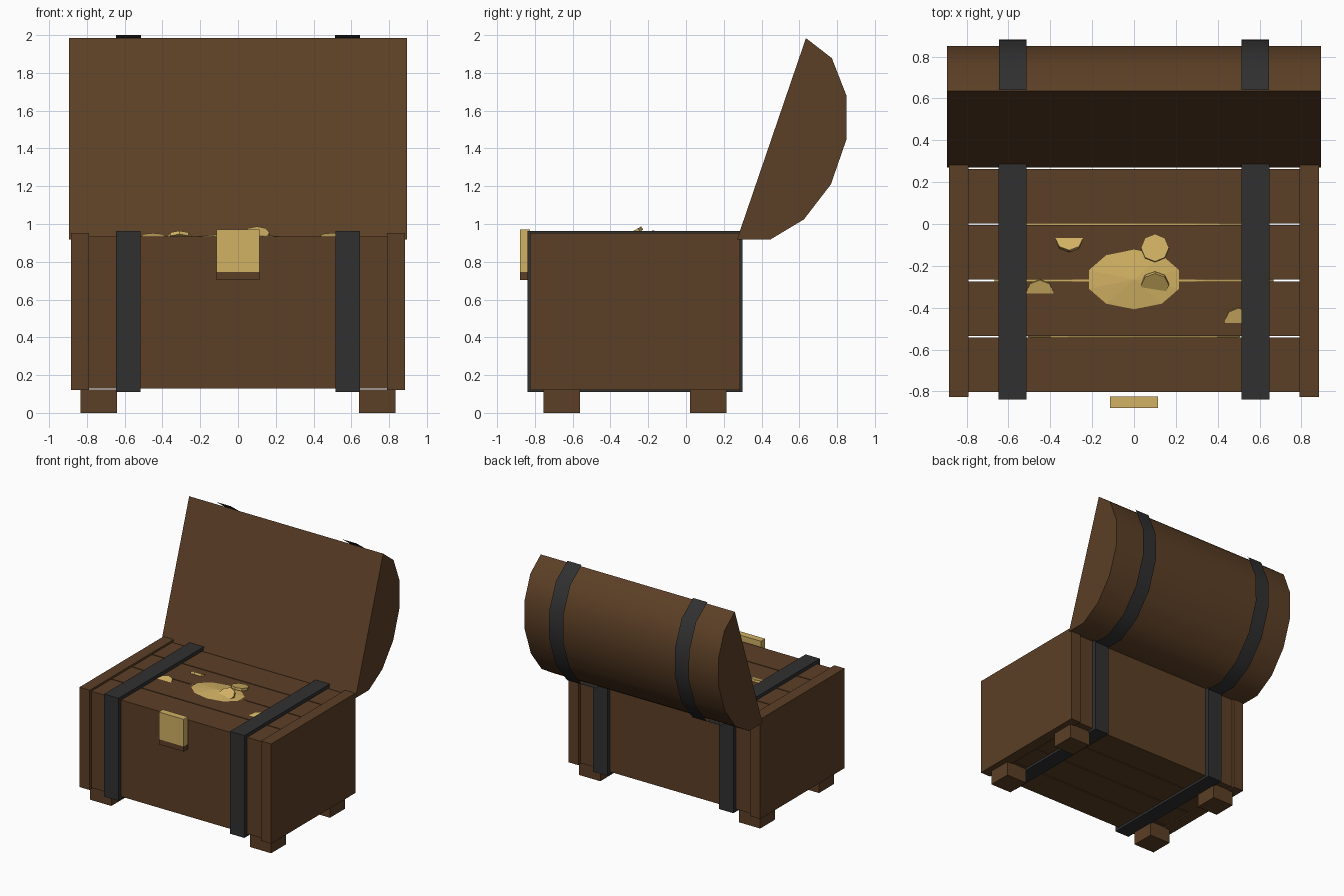
import bpy, bmesh, math
from mathutils import Matrix, Vector

if "Cube" in bpy.data.objects:
    bpy.data.objects.remove(bpy.data.objects["Cube"])


def material(name, rgb):
    m = bpy.data.materials.new(name)
    m.diffuse_color = (*rgb, 1)
    m.use_nodes = True
    m.node_tree.nodes["Principled BSDF"].inputs["Base Color"].default_value = m.diffuse_color
    return m


WOOD = material("brown wood", (0.107, 0.050, 0.019))
IRON = material("dark iron", (0.030, 0.030, 0.030))
GOLD = material("gold", (0.640, 0.440, 0.125))


def finish(name, bm, mat):
    me = bpy.data.meshes.new(name)
    bm.to_mesh(me)
    bm.free()
    me.materials.append(mat)
    ob = bpy.data.objects.new(name, me)
    bpy.context.collection.objects.link(ob)
    return ob


def box(name, x, y, z, mat):
    """Box from (min, max) pairs."""
    bm = bmesh.new()
    size = [b - a for a, b in (x, y, z)]
    mid = [(a + b) / 2 for a, b in (x, y, z)]
    bmesh.ops.create_cube(bm, size=1, matrix=Matrix.Translation(mid) @ Matrix.Diagonal((*size, 1)))
    return finish(name, bm, mat)


def smooth(ob):
    bpy.ops.object.select_all(action='DESELECT')
    ob.select_set(True)
    bpy.context.view_layer.objects.active = ob
    bpy.ops.object.shade_smooth_by_angle(angle=math.radians(32))


MID = -0.27  # y centre of the chest body

# Chest body: four boards with thin see-through gaps
pitch = 0.2685
for i in range(4):
    y0 = MID - 2 * pitch + i * pitch
    box(f"body_board_{i + 1}", (-0.80, 0.80), (y0 + 0.004, y0 + pitch - 0.004), (0.13, 0.935), WOOD)

# End panels, iron bands and feet on both sides
for side, s in (("left", -1), ("right", 1)):
    def span(a, b):
        return tuple(sorted((s * a, s * b)))
    box(f"end_panel_{side}", span(0.79, 0.885), (MID - 0.556, MID + 0.556), (0.12, 0.952), WOOD)
    box(f"body_band_{side}", span(0.515, 0.647), (MID - 0.57, MID + 0.57), (0.11, 0.964), IRON)
    box(f"front_foot_{side}", span(0.64, 0.835), (-0.755, -0.56), (0, 0.125), WOOD)
    box(f"back_foot_{side}", span(0.64, 0.835), (0.02, 0.215), (0, 0.125), WOOD)

# Lock plate with wooden lower edge
box("lock_plate", (-0.115, 0.115), (-0.88, -0.825), (0.745, 0.972), GOLD)
box("lock_base", (-0.115, 0.115), (-0.88, -0.825), (0.703, 0.745), WOOD)

# Open lid: seven-sided arch extruded along x
ARCH = [(0.635, 1.984), (0.772, 1.878), (0.851, 1.676), (0.851, 1.452),
        (0.767, 1.210), (0.624, 1.024), (0.447, 0.918), (0.270, 0.918)]
bm = bmesh.new()
rings = [[bm.verts.new((x, y, z)) for y, z in ARCH] for x in (-0.895, 0.895)]
bm.faces.new(rings[0])
bm.faces.new(rings[1])
for i in range(len(ARCH)):
    j = (i + 1) % len(ARCH)
    bm.faces.new((rings[0][i], rings[0][j], rings[1][j], rings[1][i]))
bmesh.ops.recalc_face_normals(bm, faces=bm.faces)
smooth(finish("lid", bm, WOOD))

# Lid bands: thin open strips just above the arch
centre = (Vector(ARCH[0]) + Vector(ARCH[-1])) / 2
along = (Vector(ARCH[0]) - Vector(ARCH[-1])).normalized()
out = Vector((along.y, -along.x))
for side, s in (("left", -1), ("right", 1)):
    bm = bmesh.new()
    rows = []
    for p in ARCH:
        v = Vector(p) - centre
        q = centre + along * v.dot(along) * 1.03 + out * v.dot(out) * 1.085
        rows.append([bm.verts.new((s * 0.58 + dx, q.x, q.y)) for dx in (-0.066, 0.066)])
    for a, b in zip(rows, rows[1:]):
        bm.faces.new((a[0], b[0], b[1], a[1]))
    bm.normal_update()
    if bm.faces[:][3].normal.y < 0:
        bmesh.ops.reverse_faces(bm, faces=bm.faces)
    smooth(finish(f"lid_band_{side}", bm, IRON))

# Gold pile: low flattened dome poking through the boards
bm = bmesh.new()
bmesh.ops.create_uvsphere(bm, u_segments=10, v_segments=6, radius=1,
                          matrix=Matrix.Translation((0, -0.265, 0.725)) @ Matrix.Diagonal((0.70, 0.44, 0.23, 1)))
finish("gold_pile", bm, GOLD)

# Loose coins: centre and tilt about x
COINS = [((0.10, -0.115, 0.945), -10), ((0.10, -0.29, 0.945), 30), ((-0.31, -0.07, 0.925), -27),
         ((-0.45, -0.33, 0.925), 15), ((0.50, -0.465, 0.927), 14)]
for i, (pos, tilt) in enumerate(COINS):
    bm = bmesh.new()
    bmesh.ops.create_cone(bm, cap_ends=True, segments=8, radius1=0.067, radius2=0.067, depth=0.02,
                          matrix=Matrix.Translation(pos) @ Matrix.Rotation(math.radians(tilt), 4, 'X'))
    finish(f"coin_{i + 1}", bm, GOLD)
